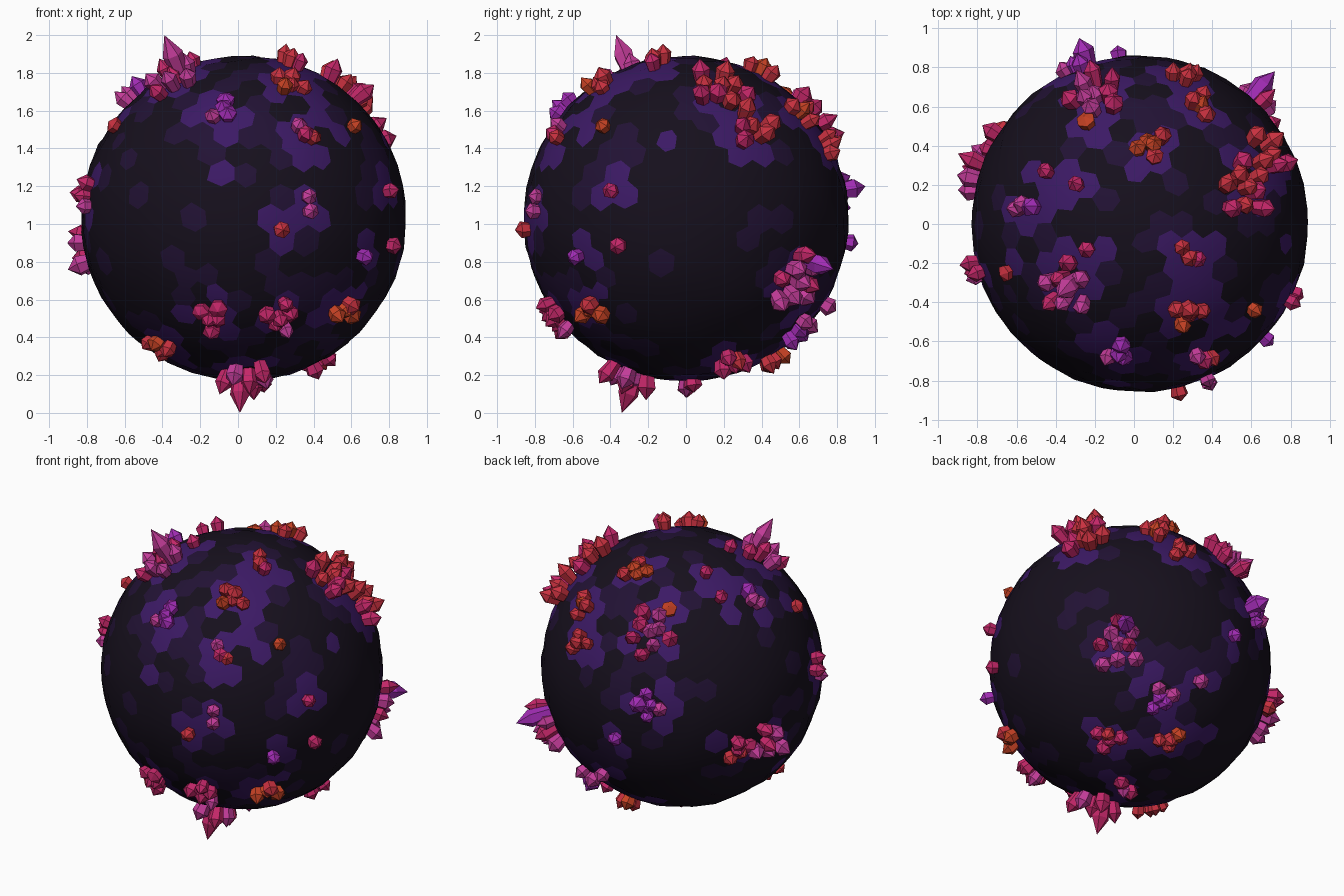
import bpy, bmesh, math, random
from mathutils import Vector

if "Cube" in bpy.data.objects:
    bpy.data.objects.remove(bpy.data.objects["Cube"])

random.seed(4)
CENTRE = Vector((0.03, 0, 1.03))
RADIUS = 0.86


def material(name, rgb):
    m = bpy.data.materials.new(name)
    m.diffuse_color = (*rgb, 1)
    m.use_nodes = True
    m.node_tree.nodes["Principled BSDF"].inputs["Base Color"].default_value = m.diffuse_color
    return m


ROCK = [material("rock_dark", (0.008, 0.005, 0.012)),
        material("rock_violet", (0.016, 0.006, 0.035)),
        material("rock_purple", (0.045, 0.010, 0.13))]
GEMS = [material("gem_orange", (0.58, 0.055, 0.018)),
        material("gem_red", (0.58, 0.03, 0.05)),
        material("gem_crimson", (0.55, 0.02, 0.14)),
        material("gem_magenta", (0.55, 0.045, 0.32)),
        material("gem_purple", (0.36, 0.025, 0.46))]

# crystal sites on the ball: x, y, z, hue
SINGLES = [(-.68, -.26, 1.54, 1), (.23, -.86, .97, 2), (.39, -.83, 1.15, 2), (.40, -.85, 1.07, 3),
           (.63, -.45, 1.53, 1), (.83, -.41, 1.18, 2), (.85, -.37, .88, 2), (.69, -.60, .82, 4),
           (-.24, -.13, 1.86, 2), (-.24, .52, 1.68, 0), (-.45, .27, 1.73, 1), (-.29, .20, 1.82, 1),
           (.10, .76, .56, 2), (-.08, .88, .90, 4)]
# x, y, z, hue, count
SMALL = [(-.08, -.68, 1.63, 3.5, 4), (-.57, .10, 1.68, 3, 3), (-.85, -.25, 1.15, 2, 4),
         (.29, -.48, 1.76, .7, 5), (.37, -.72, 1.49, 2, 3), (.58, -.52, .53, .5, 4),
         (-.15, -.69, .50, 2.5, 5), (.22, -.69, .50, 2.2, 6), (-.41, -.34, .33, .8, 5),
         (.08, 0, .15, 2.3, 3), (.42, .26, .23, 2, 5), (.10, .48, .25, .6, 4),
         (.28, -.17, 1.87, 1.2, 3), (.10, .40, 1.82, .6, 5), (.27, .76, 1.42, .7, 4),
         (.34, .61, 1.60, 1, 4), (.30, .60, .44, 3.6, 5), (-.31, .82, 1.17, 3.8, 5),
         (-.73, .47, .83, 1.4, 5)]
LARGE = [(-.35, -.33, 1.80, 2.5, 8), (.06, -.32, .16, 2.3, 7), (.56, .18, 1.70, 1.5, 9),
         (.70, .35, 1.52, 1.5, 6), (-.20, .66, 1.58, 2.4, 9), (.62, .60, .70, 2.8, 9),
         (-.83, .28, .83, 2.8, 6)]
# tall crystals: tip x, y, z, hue
TALL = [(-.39, -.37, 2.0, 3), (.01, -.34, 0, 2), (.72, .78, .76, 4), (-.28, .95, 1.20, 4)]


def direction(site):
    return (Vector(site[:3]) - CENTRE).normalized()


def side_axes(n):
    a = n.orthogonal().normalized()
    return a, n.cross(a)


def add_crystal(bm, base, tip, r, hue):
    """Six-sided shard, flaring up to a shoulder and then pointed."""
    axis = (tip - base).normalized()
    a, b = side_axes(axis)
    turn = random.uniform(0, math.pi)
    foot, shoulder = base - axis * 0.04, base.lerp(tip, random.uniform(0.52, 0.65))
    rings = []
    for c, rad in ((foot, r * 0.62), (shoulder, r)):
        rings.append([bm.verts.new(c + rad * (a * math.cos(turn + k * math.pi / 3)
                                              + b * math.sin(turn + k * math.pi / 3)))
                      for k in range(6)])
    top = bm.verts.new(tip)
    lo, hi = rings
    faces = [bm.faces.new(lo[::-1])]
    for k in range(6):
        j = (k + 1) % 6
        faces += [bm.faces.new((lo[k], lo[j], hi[j], hi[k])), bm.faces.new((hi[k], hi[j], top))]
    index = min(4, max(0, round(hue + random.uniform(-.7, .7))))
    for f in faces:
        f.material_index = index


def finish(bm, name, mats):
    me = bpy.data.meshes.new(name)
    bm.to_mesh(me)
    bm.free()
    for m in mats:
        me.materials.append(m)
    ob = bpy.data.objects.new(name, me)
    bpy.context.collection.objects.link(ob)
    return ob


def cluster(name, site, count, length, r, spread):
    bm = bmesh.new()
    n = direction(site)
    a, b = side_axes(n)
    start = random.uniform(0, 6.28)
    for i in range(count):
        # sunflower layout around the site
        rad = spread * math.sqrt(i / max(1, count - 1)) if count > 1 else 0
        ang = start + i * 2.4
        off = a * rad * math.cos(ang) + b * rad * math.sin(ang)
        d = (n + off / RADIUS).normalized()
        lean = (d + off * 2.2).normalized()
        base = CENTRE + d * (RADIUS - 0.01)
        tip = base + lean * length * random.uniform(0.8, 1.15)
        tip.z = min(1.97, max(0.03, tip.z))
        add_crystal(bm, base, tip, r * random.uniform(0.88, 1.12), site[3])
    return finish(bm, name, GEMS)


# ball: hexagon-tiled shell made as the dual of a jittered icosphere
src = bmesh.new()
bmesh.ops.create_icosphere(src, subdivisions=4, radius=1)
for v in src.verts:
    v.co = (v.co + Vector([random.uniform(-.022, .022) for _ in range(3)])).normalized()
src.faces.index_update()
sites = [(direction(s), 0.13 if len(s) == 4 else 0.19) for s in SINGLES + SMALL + LARGE]
shell = bmesh.new()
corners = [shell.verts.new(CENTRE + f.calc_center_median().normalized()
                           * RADIUS * random.uniform(0.995, 1.006)) for f in src.faces]
for v in src.verts:
    a, b = side_axes(v.co.normalized())
    ring = sorted(v.link_faces, key=lambda f: math.atan2(f.calc_center_median().dot(b),
                                                         f.calc_center_median().dot(a)))
    tile = shell.faces.new([corners[f.index] for f in ring])
    tile.smooth = True
    gap = min((v.co - d).length / reach for d, reach in sites)
    chance = random.random()
    if (gap < 1 and chance < 0.75) or chance < 0.02:
        tile.material_index = 2
    elif gap < 1.6 and chance < 0.5 or chance < 0.1:
        tile.material_index = 1
src.free()
finish(shell, "rock_ball", ROCK)

# crystals growing on the ball
for i, s in enumerate(SINGLES):
    cluster(f"single_crystal_{i + 1}", s, 1, 0.085, 0.046, 0)
for i, s in enumerate(SMALL):
    cluster(f"small_cluster_{i + 1}", s, s[4], 0.10, 0.046, 0.030 + 0.009 * s[4])
for i, s in enumerate(LARGE):
    cluster(f"large_cluster_{i + 1}", s, s[4], 0.135, 0.050, 0.06 + 0.008 * s[4])
tall = bmesh.new()
for t in TALL:
    add_crystal(tall, CENTRE + direction(t) * (RADIUS - 0.01), Vector(t[:3]), 0.056, t[3])
finish(tall, "tall_crystals", GEMS)
